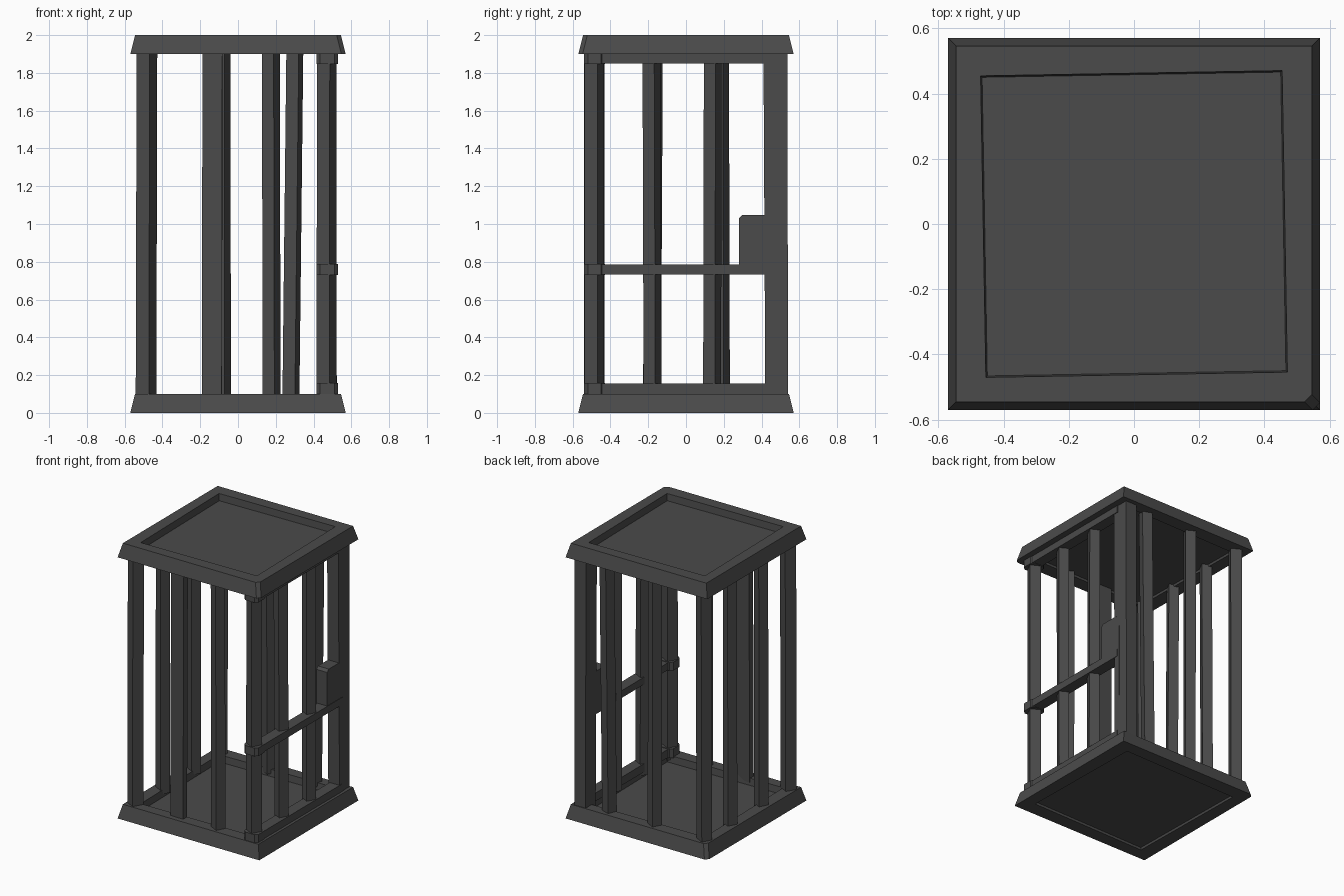
import bpy, bmesh, math
from mathutils import Vector, Matrix

if "Cube" in bpy.data.objects:
    bpy.data.objects.remove(bpy.data.objects["Cube"])

iron = bpy.data.materials.new("dark iron grey")
iron.diffuse_color = (0.07, 0.07, 0.07, 1)
iron.use_nodes = True
iron.node_tree.nodes["Principled BSDF"].inputs["Base Color"].default_value = iron.diffuse_color


def finish(name, bm):
    bmesh.ops.recalc_face_normals(bm, faces=bm.faces)
    me = bpy.data.meshes.new(name)
    bm.to_mesh(me)
    bm.free()
    me.materials.append(iron)
    ob = bpy.data.objects.new(name, me)
    bpy.context.collection.objects.link(ob)
    return ob


def box(name, lo, hi, bevel=0.0, axis=None):
    """Axis-aligned box; optional bevel of the edges running along an axis."""
    bm = bmesh.new()
    bmesh.ops.create_cube(bm, size=1)
    lo, hi = Vector(lo), Vector(hi)
    for v in bm.verts:
        v.co = Vector([lo[i] + (v.co[i] + 0.5) * (hi[i] - lo[i]) for i in range(3)])
    if bevel:
        edges = [e for e in bm.edges
                 if abs((e.verts[0].co - e.verts[1].co).normalized()[axis]) > 0.9]
        bmesh.ops.bevel(bm, geom=edges, offset=bevel, segments=1, affect='EDGES')
    return finish(name, bm)


def bar(name, bottom, top, size, angle, z0=0.07, z1=1.93):
    """Slightly leaning rough bar, turned about its own length."""
    bm = bmesh.new()
    bmesh.ops.create_cube(bm, size=1)
    rot = Matrix.Rotation(math.radians(angle), 3, 'Z')
    for v in bm.verts:
        up = v.co.z > 0
        c = top if up else bottom
        p = rot @ Vector((v.co.x * size[0], v.co.y * size[1], 0))
        v.co = Vector((c[0] + p.x, c[1] + p.y, z1 if up else z0))
    return finish(name, bm)


def slab(name, z, turn):
    """Tapered plate with a sunken panel above and a shallow one below."""
    bm = bmesh.new()
    bmesh.ops.create_cube(bm, size=1)
    for v in bm.verts:
        r = 0.545 if v.co.z > 0 else 0.57
        v.co = Vector((math.copysign(r, v.co.x), math.copysign(r, v.co.y),
                       0.1 if v.co.z > 0 else 0))
    for side, depth in ((1, 0.05), (-1, 0.015)):
        face = next(f for f in bm.faces if f.normal.z * side > 0.9)
        bmesh.ops.inset_region(bm, faces=[face], thickness=0.117 if side > 0 else 0.14)
        rot = Matrix.Rotation(math.radians(1), 3, 'Z')
        for v in face.verts:
            v.co = rot @ v.co
        new = bmesh.ops.extrude_discrete_faces(bm, faces=[face])["faces"][0]
        for v in new.verts:
            v.co = Vector((v.co.x * 0.99, v.co.y * 0.99, v.co.z - side * depth))
    # chipped corner
    chip = [e for e in bm.edges if all(v.co.x > 0.5 and v.co.y < -0.5 for v in e.verts)]
    bmesh.ops.bevel(bm, geom=chip, offset=0.022, segments=1, affect='EDGES')
    bm.transform(Matrix.Translation((0, 0, z)) @ Matrix.Rotation(turn, 4, 'Z'))
    return finish(name, bm)


# Floor and roof plates
slab("floor_plate", 0, math.pi)
slab("roof_plate", 1.9, 0)

# Bars: name, bottom centre, top centre, section, turn
sq = (0.08, 0.08)
bars = [
    ("front_left_post", (-.487, -.485), (-.482, -.485), sq, -30),
    ("front_wide_bar", (-.138, -.485), (-.135, -.48), (.105, .045), -2),
    ("front_bar", (.178, -.48), (.174, -.48), (.07, .07), -28),
    ("front_right_post", (.468, -.485), (.47, -.485), (.077, .077), -28),
    ("left_bar_front", (-.48, -.18), (-.485, -.17), (.07, .07), -28),
    ("left_bar_back", (-.485, .185), (-.48, .18), (.07, .07), -28),
    ("back_left_post", (-.485, .482), (-.482, .485), (.077, .077), -28),
    ("back_bar", (-.085, .48), (-.087, .48), (.07, .07), -28),
    ("back_leaning_bar", (.28, .48), (.301, .48), (.07, .07), -20),
    ("right_bar_front", (.475, -.177), (.472, -.183), (.07, .07), -28),
    ("right_bar_back", (.475, .138), (.472, .142), (.07, .07), -28),
]
for b in bars:
    bar(*b)

# Latch-side post and door stile
bar("back_right_post", (.475, .5), (.475, .497), (.09, .08), 0)
bar("door_stile", (.478, .445), (.475, .435), (.09, .05), 0)

# Door rails with hinge collars round the front right post
for label, z0, z1 in (("lower", .095, .155), ("middle", .732, .785), ("upper", 1.85, 1.905)):
    box(label + "_door_rail", (.445, -.5, z0), (.525, .45, z1))
    box(label + "_hinge_collar", (.415, -.54, z0 - .003), (.53, -.43, z1 + .004), .02, 2)

# Lock box
box("lock_box", (.435, .28, .735), (.522, .45, 1.047), .018, 0)
